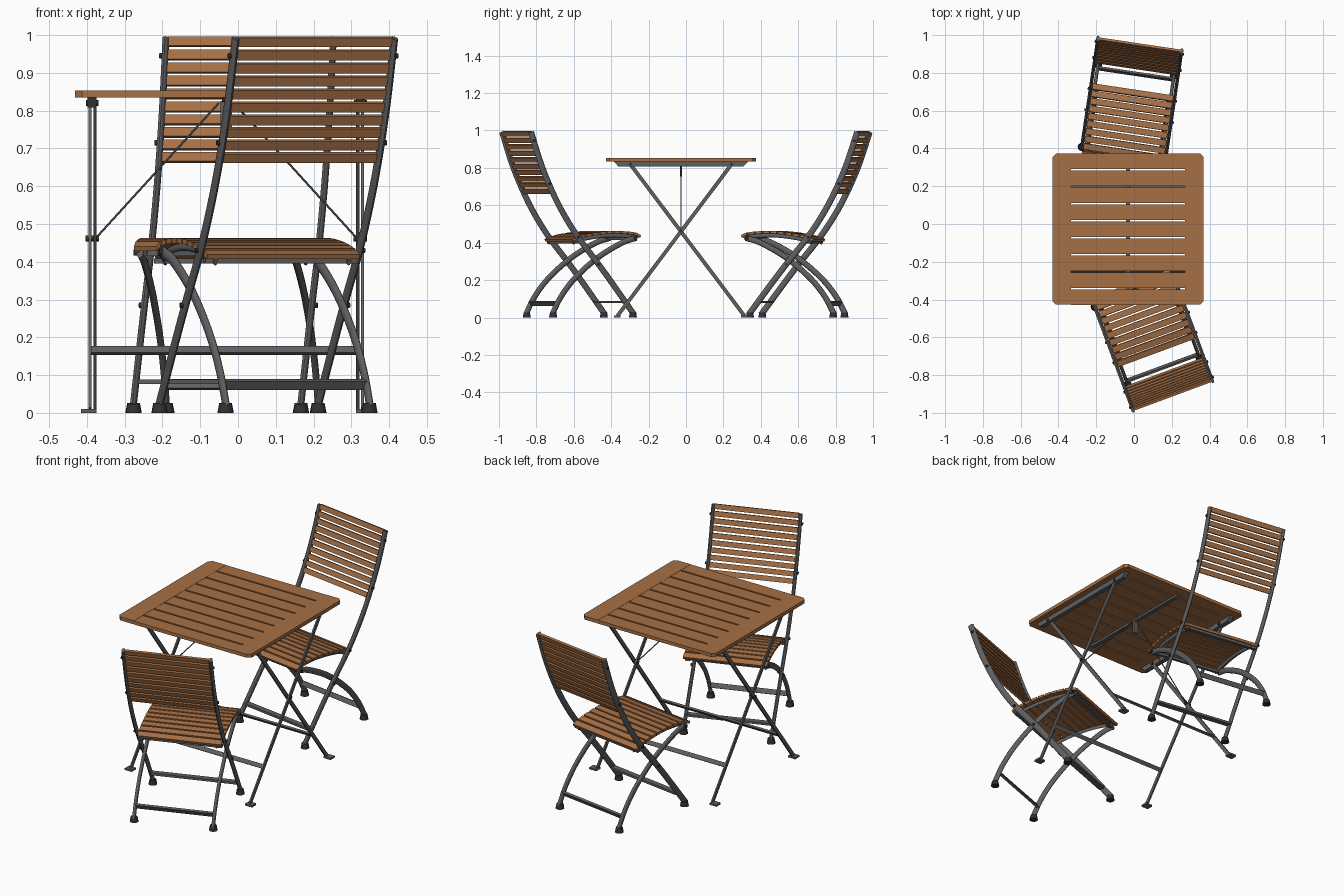
import bpy, bmesh, math
from mathutils import Vector, Matrix

if "Cube" in bpy.data.objects:
    bpy.data.objects.remove(bpy.data.objects["Cube"])


def material(name, rgb):
    m = bpy.data.materials.new(name)
    m.diffuse_color = (*rgb, 1)
    m.use_nodes = True
    m.node_tree.nodes["Principled BSDF"].inputs["Base Color"].default_value = m.diffuse_color
    return m


WOOD = material("oiled wood", (0.38, 0.16, 0.06))
METAL = material("grey metal", (0.115, 0.115, 0.12))
RUBBER = material("dark rubber", (0.03, 0.03, 0.03))


def finish(bm, name, mat, place, smooth=False):
    bmesh.ops.recalc_face_normals(bm, faces=bm.faces)
    me = bpy.data.meshes.new(name)
    bm.to_mesh(me)
    bm.free()
    me.materials.append(mat)
    ob = bpy.data.objects.new(name, me)
    bpy.context.collection.objects.link(ob)
    ob.matrix_world = place
    if smooth:
        bpy.context.view_layer.objects.active = ob
        ob.select_set(True)
        bpy.ops.object.shade_smooth_by_angle(angle=math.radians(50))
        ob.select_set(False)
    return ob


def add_box(bm, centre, size, tilt=0.0):
    m = (Matrix.Translation(centre) @ Matrix.Rotation(tilt, 4, 'X')
         @ Matrix.Diagonal((*size, 1)))
    bmesh.ops.create_cube(bm, size=1, matrix=m)


def add_disc(bm, centre, radius, depth, axis='X', top=None, sides=12):
    rot = Matrix.Rotation(math.pi / 2, 4, 'Y') if axis == 'X' else Matrix()
    bmesh.ops.create_cone(bm, cap_ends=True, segments=sides, radius1=radius,
                          radius2=radius if top is None else top, depth=depth,
                          matrix=Matrix.Translation(centre) @ rot)


def add_rod(bm, a, b, radius, sides=6):
    a, b = Vector(a), Vector(b)
    rot = (b - a).to_track_quat('Z', 'Y').to_matrix().to_4x4()
    bmesh.ops.create_cone(bm, cap_ends=True, segments=sides, radius1=radius,
                          radius2=radius, depth=(b - a).length,
                          matrix=Matrix.Translation((a + b) / 2) @ rot)


def spline(pts, steps=5):
    """Smooth path through (depth, height) points."""
    p = [Vector(q) for q in pts]
    p = [2 * p[0] - p[1]] + p + [2 * p[-1] - p[-2]]
    out = []
    for i in range(1, len(p) - 2):
        a, b, c, d = p[i - 1:i + 3]
        for k in range(steps):
            t = k / steps
            out.append(0.5 * (2 * b + (c - a) * t + (2 * a - 5 * b + 4 * c - d) * t * t
                              + (3 * b - a - 3 * c + d) * t ** 3))
    return out + [p[-2]]


def tangent(path, i):
    return (path[min(i + 1, len(path) - 1)] - path[max(i - 1, 0)]).normalized()


def add_tube(bm, path, x, rx, rn, sides=12):
    """Oval tube along a path lying in the plane of constant x."""
    rings = []
    for i, q in enumerate(path):
        t = tangent(path, i)
        ring = []
        for k in range(sides):
            a = math.tau * k / sides
            s = rn * math.sin(a)
            ring.append(bm.verts.new((x + rx * math.cos(a), q.x - t.y * s, q.y + t.x * s)))
        rings.append(ring)
    for r, s in zip(rings, rings[1:]):
        for k in range(sides):
            n = (k + 1) % sides
            bm.faces.new((r[k], r[n], s[n], s[k]))
    bm.faces.new(rings[0])
    bm.faces.new(rings[-1])


def at_length(path, d):
    """Point and tilt at a distance along a path."""
    for a, b in zip(path, path[1:]):
        seg = (b - a).length
        if d <= seg or b is path[-1]:
            return a + (b - a) * (d / seg), math.atan2(b.y - a.y, b.x - a.x)
        d -= seg


def length(path):
    return sum((b - a).length for a, b in zip(path, path[1:]))


POST = spline([(0, 0.015), (0.13, 0.19), (0.215, 0.30), (0.32, 0.43),
               (0.40, 0.55), (0.465, 0.67), (0.53, 0.82), (0.587, 0.992)])
ARCH = spline([(-0.02, 0.425), (0.06, 0.40), (0.2, 0.32), (0.33, 0.21),
               (0.41, 0.11), (0.46, 0.015)])
SEAT = spline([(-0.045, 0.433), (0.0, 0.449), (0.1, 0.456), (0.2, 0.449),
               (0.29, 0.433), (0.35, 0.412)])


def build_chair(label, place):
    # Long posts and arched legs
    bm = bmesh.new()
    for s in (-1, 1):
        add_tube(bm, POST, s * 0.224, 0.009, 0.0165)
    finish(bm, label + " back posts", METAL, place, True)
    bm = bmesh.new()
    for s in (-1, 1):
        add_tube(bm, ARCH, s * 0.203, 0.009, 0.0155)
    finish(bm, label + " arched legs", METAL, place, True)

    # Seat rails, follow the underside of the slats
    bm = bmesh.new()
    rail = [q + Vector((0, -0.017)) for q in SEAT[2:-1]]
    for s in (-1, 1):
        add_tube(bm, rail, s * 0.188, 0.006, 0.010, 8)
    finish(bm, label + " seat rails", METAL, place, True)

    # Stretchers between the legs
    bm = bmesh.new()
    add_box(bm, (0, 0.055, 0.083), (0.44, 0.03, 0.012))
    add_box(bm, (0, 0.432, 0.075), (0.40, 0.012, 0.026), -0.5)
    add_box(bm, (0, 0.325, 0.402), (0.43, 0.02, 0.014))
    add_box(bm, (0, -0.012, 0.422), (0.40, 0.016, 0.014))
    finish(bm, label + " stretchers", METAL, place)

    # Rubber feet
    bm = bmesh.new()
    for s in (-1, 1):
        for x, y, lean in ((0.224, 0.0, 0.007), (0.203, 0.46, -0.006)):
            add_disc(bm, (s * x, y + lean, 0.013), 0.022, 0.026, 'Z', 0.017)
    finish(bm, label + " feet", RUBBER, place, True)

    # Pivot bolts
    bm = bmesh.new()
    for s in (-1, 1):
        for y, z in ((0.205, 0.285), (0.32, 0.43), (0.485, 0.715), (0.572, 0.945)):
            add_disc(bm, (s * 0.232, y, z), 0.007, 0.014)
        add_disc(bm, (s * 0.212, -0.012, 0.425), 0.009, 0.016)
    finish(bm, label + " bolts", RUBBER, place, True)

    # Seat slats across the curved profile
    bm = bmesh.new()
    n, total = 10, length(SEAT)
    for i in range(n):
        q, tilt = at_length(SEAT, total * (i + 0.5) / n)
        add_box(bm, (0, q.x, q.y), (0.43, total / n - 0.008, 0.014), tilt)
    finish(bm, label + " seat slats", WOOD, place)

    # Back slats between the posts
    bm = bmesh.new()
    total = length(POST)
    for i in range(10):
        q, tilt = at_length(POST, total - 0.010 - i * 0.0365)
        add_box(bm, (0, q.x, q.y), (0.436, 0.026, 0.013), tilt)
    finish(bm, label + " back slats", WOOD, place)


def build_table(place):
    # Slats and chamfered end boards
    bm = bmesh.new()
    for i in range(9):
        add_box(bm, (0, (i - 4) * 0.09, 0.844), (0.605, 0.081, 0.018))
    finish(bm, "table slats", WOOD, place)
    bm = bmesh.new()
    for s in (-1, 1):
        c = 0.018
        outline = [(0.302, -0.4), (0.4 - c, -0.4), (0.4, -0.4 + c),
                   (0.4, 0.4 - c), (0.4 - c, 0.4), (0.302, 0.4)]
        low = [bm.verts.new((s * x, y, 0.835)) for x, y in outline]
        f = bm.faces.new(low)
        r = bmesh.ops.extrude_face_region(bm, geom=[f])
        bmesh.ops.translate(bm, vec=(0, 0, 0.019),
                            verts=[v for v in r['geom'] if isinstance(v, bmesh.types.BMVert)])
    finish(bm, "table end boards", WOOD, place)

    # Tapered rails under the top
    bm = bmesh.new()
    for x, w in ((-0.356, 0.024), (0, 0.022), (0.356, 0.024)):
        drop = 0.808 if x else 0.823
        prof = [(-0.36, 0.835), (0.36, 0.835), (0.335, drop), (-0.335, drop)]
        f = bm.faces.new([bm.verts.new((x - w / 2, y, z)) for y, z in prof])
        r = bmesh.ops.extrude_face_region(bm, geom=[f])
        bmesh.ops.translate(bm, vec=(w, 0, 0),
                            verts=[v for v in r['geom'] if isinstance(v, bmesh.types.BMVert)])
    finish(bm, "table rails", METAL, place)

    # Crossed legs with stretchers
    bm = bmesh.new()
    for d, x in ((1, 0.361), (-1, 0.348)):
        a, b = Vector((-0.34 * d, 0.008)), Vector((0.275 * d, 0.825))
        mid, v = (a + b) / 2, b - a
        for s in (-1, 1):
            add_box(bm, (s * x, mid.x, mid.y), (0.008, v.length, 0.02), math.atan2(v.y, v.x))
        q = a + v * (0.157 / v.y)
        add_box(bm, (0, q.x, q.y), (2 * x, 0.010, 0.022), math.atan2(v.y, v.x) - math.pi / 2)
    finish(bm, "table legs", METAL, place)

    # Foot pads and pivots
    bm = bmesh.new()
    for s in (-1, 1):
        for y in (-0.34, 0.34):
            add_box(bm, (s * 0.364, y, 0.005), (0.042, 0.036, 0.010))
    finish(bm, "table foot pads", METAL, place)
    bm = bmesh.new()
    for s in (-1, 1):
        add_disc(bm, (s * 0.355, 0, 0.462), 0.008, 0.036)
        for y in (-0.27, 0.27):
            add_disc(bm, (s * 0.355, y, 0.82), 0.008, 0.034)
    finish(bm, "table pivots", RUBBER, place, True)

    # Thin diagonal braces
    bm = bmesh.new()
    for s in (-1, 1):
        add_rod(bm, (s * 0.345, 0, 0.463), (s * 0.02, 0, 0.82), 0.0028)
    add_box(bm, (0, 0, 0.79), (0.03, 0.012, 0.07))
    finish(bm, "table braces", METAL, place)


build_table(Matrix.Translation((-0.031, -0.027, 0)))
for label, x, y, turn in (("rear chair", -0.056, 0.368, -8.5), ("front chair", 0.0, -0.355, 200.3)):
    build_chair(label, Matrix.Translation((x, y, 0)) @ Matrix.Rotation(math.radians(turn), 4, 'Z'))
